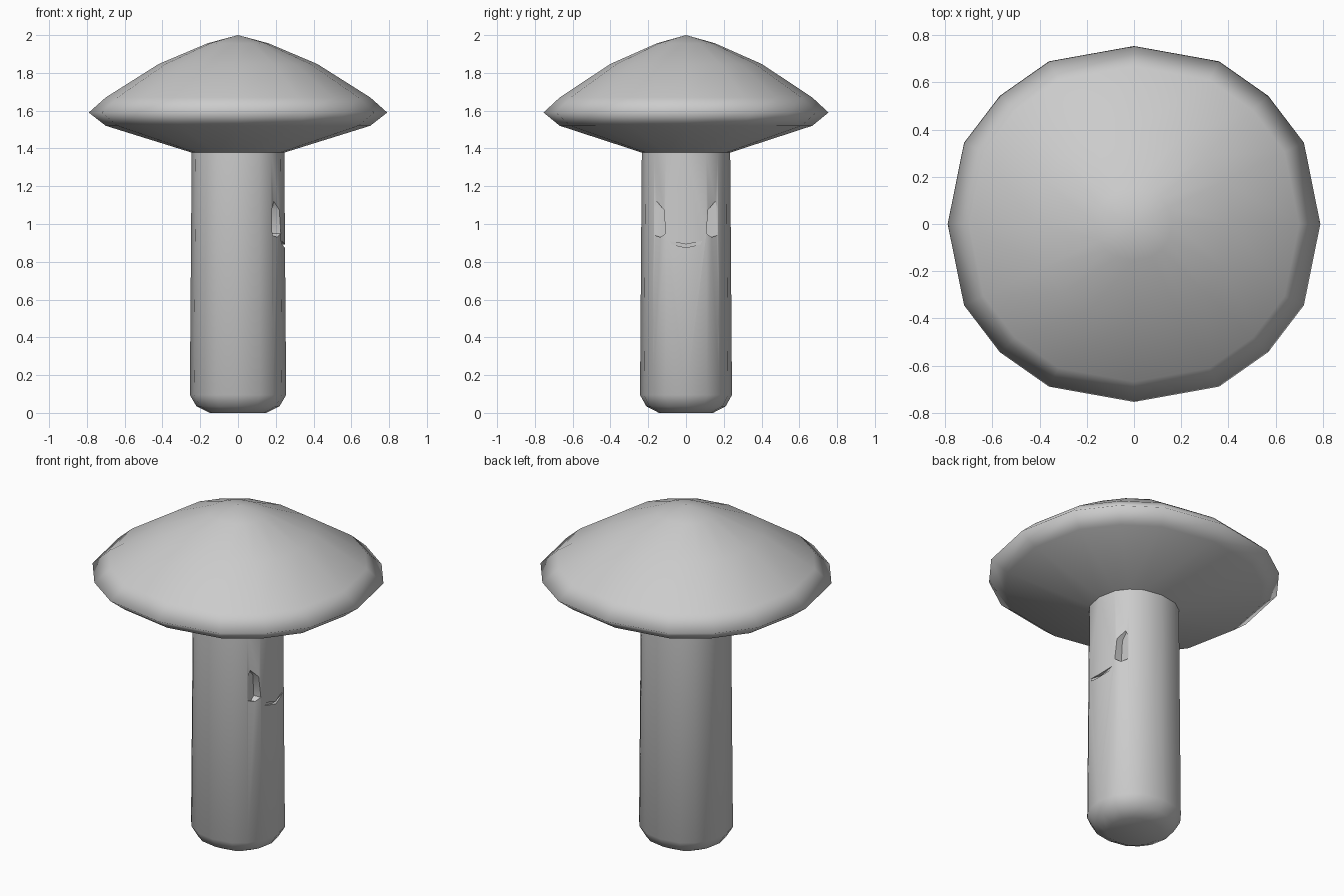
import bpy, bmesh, math

if "Cube" in bpy.data.objects:
    bpy.data.objects.remove(bpy.data.objects["Cube"])

# One quarter of the 16-sided outline, unit half-width in x
QUARTER = [(1, 0), (.912, .436), (.72, .688), (.456, .873), (0, .955)]
OUTLINE = (QUARTER + [(-x, y) for x, y in QUARTER[-2::-1]]
           + [(-x, -y) for x, y in QUARTER[1:]]
           + [(x, -y) for x, y in QUARTER[-2:0:-1]])


def make_object(name, bm):
    bmesh.ops.recalc_face_normals(bm, faces=bm.faces)
    me = bpy.data.meshes.new(name)
    bm.to_mesh(me)
    bm.free()
    ob = bpy.data.objects.new(name, me)
    bpy.context.collection.objects.link(ob)
    return ob


def select(ob):
    bpy.ops.object.select_all(action='DESELECT')
    ob.select_set(True)
    bpy.context.view_layer.objects.active = ob


def lathe(name, profile, apex=None, close=False):
    bm = bmesh.new()
    rings = [[bm.verts.new((x * r, y * r, z)) for x, y in OUTLINE] for r, z in profile]
    n = len(OUTLINE)
    for a, b in zip(rings, rings[1:]):
        for i in range(n):
            j = (i + 1) % n
            bm.faces.new((a[i], a[j], b[j], b[i]))
    if apex is not None:
        top = bm.verts.new((0, 0, apex))
        for i in range(n):
            bm.faces.new((rings[-1][i], rings[-1][(i + 1) % n], top))
    if close:
        bm.faces.new(rings[0])
        bm.faces.new(rings[-1])
    return make_object(name, bm)


def carve(target, name, outline, floor_x):
    # Prism along x, subtracted from the target
    bm = bmesh.new()
    a = [bm.verts.new((floor_x, y, z)) for y, z in outline]
    b = [bm.verts.new((.4, y, z)) for y, z in outline]
    bm.faces.new(a)
    bm.faces.new(b)
    for i in range(len(a)):
        j = (i + 1) % len(a)
        bm.faces.new((a[i], a[j], b[j], b[i]))
    cutter = make_object(name, bm)
    cutter.hide_render = True
    mod = target.modifiers.new(name, 'BOOLEAN')
    mod.operation = 'DIFFERENCE'
    mod.solver = 'EXACT'
    mod.object = cutter
    select(target)
    bpy.ops.object.modifier_apply(modifier=mod.name)
    bpy.data.objects.remove(cutter)


# Mushroom cap
cap = lathe("cap", [(.245, 1.378), (.70, 1.52), (.79, 1.59), (.70, 1.67),
                    (.42, 1.847), (.16, 1.957)], apex=2.0)
select(cap)
bpy.ops.object.shade_smooth()

# Stem
stem = lathe("stem", [(.15, 0), (.22, .035), (.255, .095), (.245, 1.378)], close=True)

# Carved eyes and mouth on the +x side
eye = [(.155, 1.12), (.117, 1.075), (.108, .95), (.135, .93),
       (.165, .94), (.175, 1.0), (.17, 1.07)]
for side, label in ((-1, "left_eye_cut"), (1, "right_eye_cut")):
    carve(stem, label, [(side * y, z) for y, z in eye], .18)
mouth = [(-.085, .91), (0, .892), (.085, .91), (.078, .892), (0, .875), (-.078, .892)]
carve(stem, "mouth_cut", mouth, .23)

select(stem)
bpy.ops.object.shade_smooth_by_angle(angle=math.radians(42))
